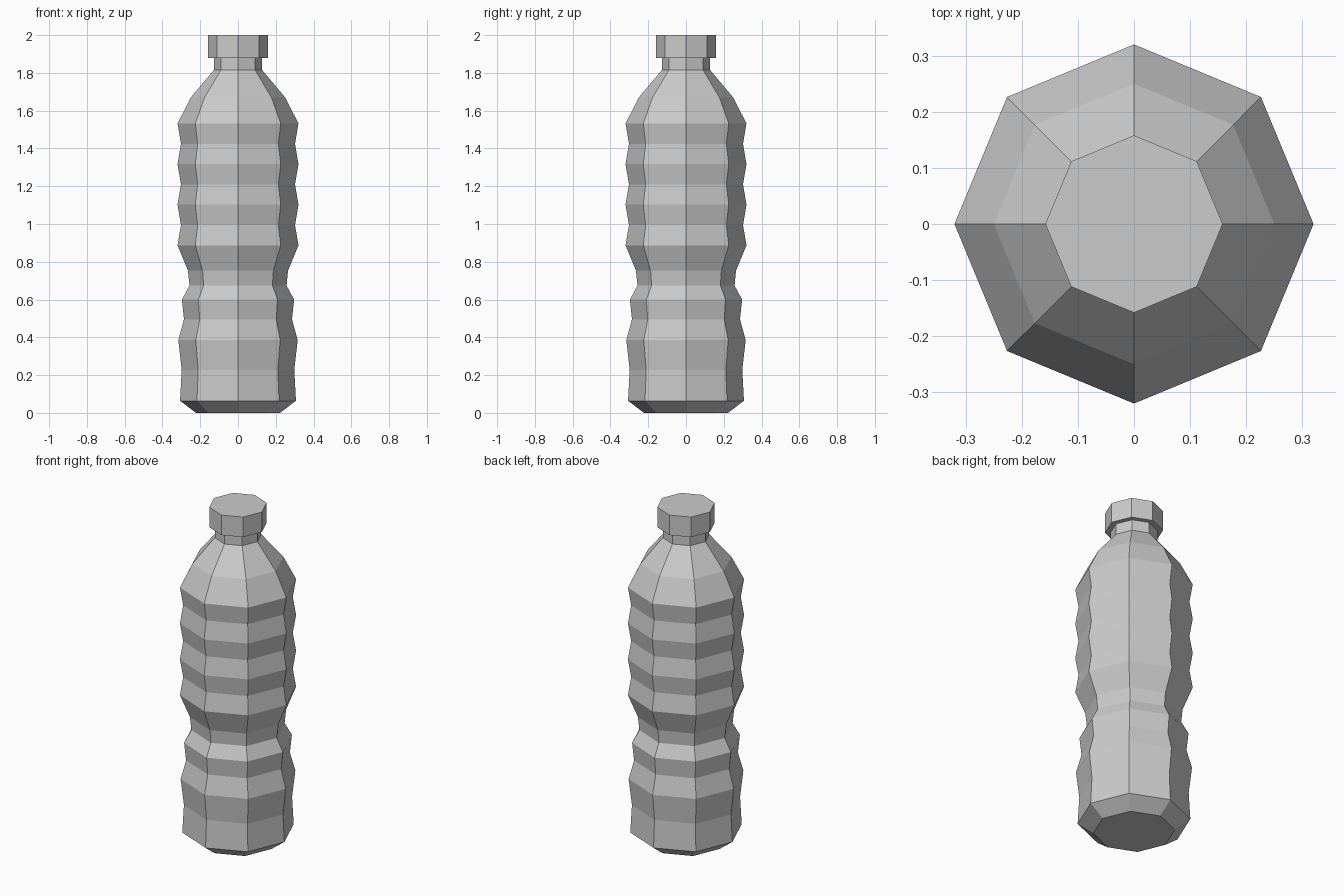
import bpy, bmesh
from math import cos, sin, pi

if "Cube" in bpy.data.objects:
    bpy.data.objects.remove(bpy.data.objects["Cube"])

SIDES = 8


def lathe(name, profile, cap_bottom=False, cap_top=False):
    """Revolve (radius, z) points into a flat-faced octagonal shell."""
    bm = bmesh.new()
    rings = [[bm.verts.new((r * cos(2 * pi * i / SIDES), r * sin(2 * pi * i / SIDES), z))
              for i in range(SIDES)] for r, z in profile]
    for low, high in zip(rings, rings[1:]):
        for i in range(SIDES):
            j = (i + 1) % SIDES
            bm.faces.new((low[i], low[j], high[j], high[i]))
    if cap_bottom:
        bm.faces.new(rings[0][::-1])
    if cap_top:
        bm.faces.new(rings[-1])
    mesh = bpy.data.meshes.new(name)
    bm.to_mesh(mesh)
    bm.free()
    obj = bpy.data.objects.new(name, mesh)
    bpy.context.collection.objects.link(obj)
    return obj


# Base and lower ribs
lower = [(0.222, 0.0), (0.307, 0.064), (0.298, 0.228), (0.316, 0.385),
         (0.286, 0.495), (0.297, 0.60)]
# Pinched waist
waist = [(0.257, 0.674), (0.265, 0.753)]
# Evenly spaced upper ribs
ribs = [(0.32 if i % 2 == 0 else 0.302, 0.887 + i * 0.1075) for i in range(7)]
# Shoulder and neck
top = [(0.25, 1.67), (0.128, 1.815), (0.128, 1.88)]
lathe("bottle_body", lower + waist + ribs + top, cap_bottom=True)

# Screw cap, with an underside lip meeting the neck
lathe("bottle_cap", [(0.128, 1.88), (0.158, 1.88), (0.158, 2.0)], cap_top=True)
